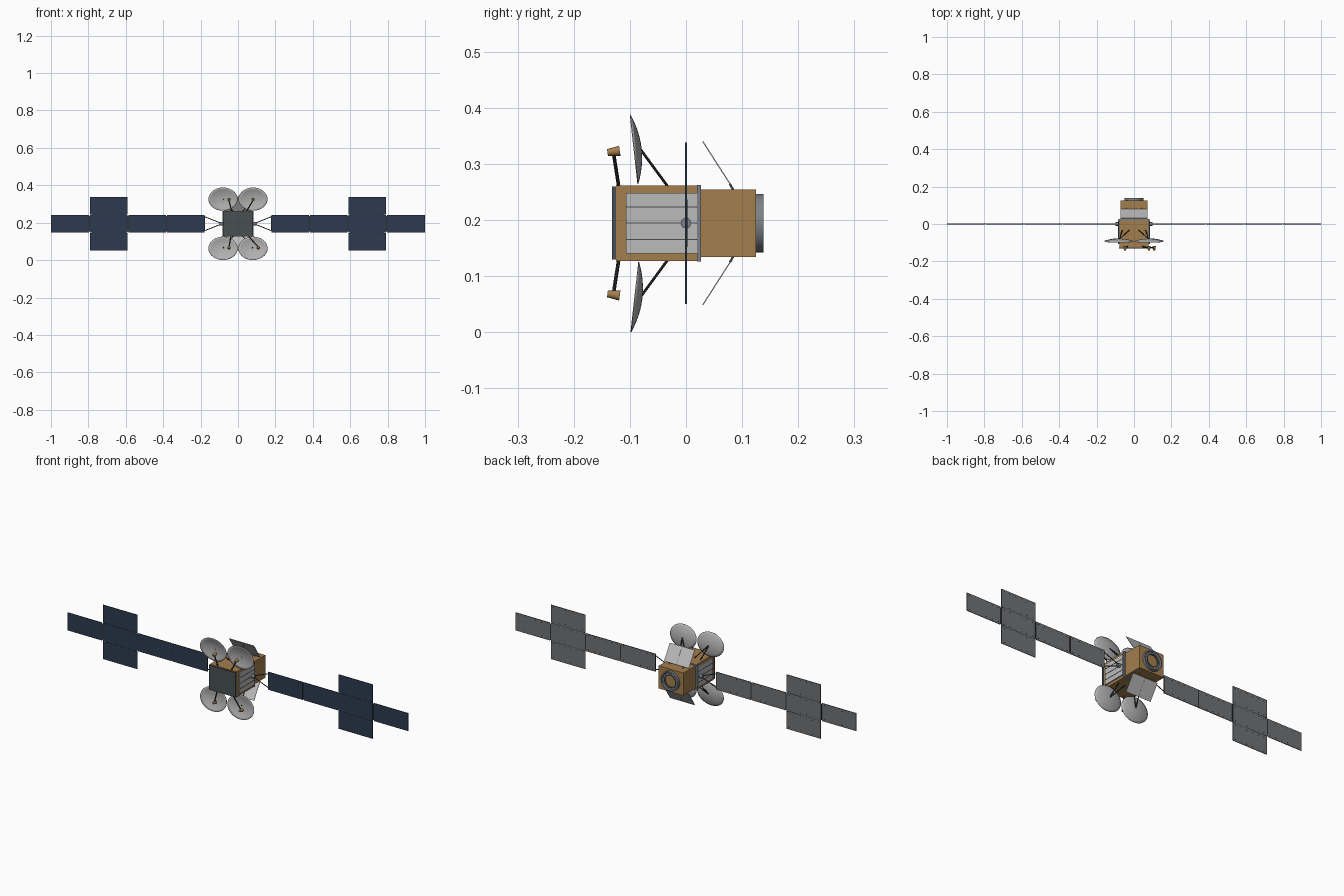
import bpy, bmesh, math
from mathutils import Vector, Matrix

if "Cube" in bpy.data.objects:
    bpy.data.objects.remove(bpy.data.objects["Cube"])

MID = 0.1945  # height of the wing axis; the craft mirrors about it


def material(name, rgb):
    m = bpy.data.materials.new(name)
    m.use_nodes = True
    colour = (*rgb, 1)
    m.diffuse_color = colour
    m.node_tree.nodes["Principled BSDF"].inputs["Base Color"].default_value = colour
    return m


GOLD = material("gold foil", (0.37, 0.21, 0.075))
NAVY = material("solar cell navy", (0.025, 0.044, 0.08))
BACK = material("panel back grey", (0.16, 0.17, 0.18))
SILVER = material("radiator silver", (0.5, 0.5, 0.5))
DISH = material("dish grey", (0.44, 0.44, 0.44))
PLATE = material("front plate slate", (0.065, 0.08, 0.085))
STEEL = material("steel blue grey", (0.2, 0.22, 0.25))
DARK = material("strut charcoal", (0.03, 0.03, 0.033))


def finish(name, bm, *mats, smooth=False):
    bmesh.ops.recalc_face_normals(bm, faces=bm.faces)
    mesh = bpy.data.meshes.new(name)
    bm.to_mesh(mesh)
    bm.free()
    for m in mats:
        mesh.materials.append(m)
    obj = bpy.data.objects.new(name, mesh)
    bpy.context.collection.objects.link(obj)
    if smooth:
        bpy.ops.object.select_all(action="DESELECT")
        obj.select_set(True)
        bpy.context.view_layer.objects.active = obj
        bpy.ops.object.shade_smooth_by_angle(angle=math.radians(35))
    return obj


def add_box(bm, centre, size, rot=Matrix()):
    mat = Matrix.Translation(centre) @ rot @ Matrix.Diagonal((*size, 1))
    bmesh.ops.create_cube(bm, size=1, matrix=mat)


def add_rod(bm, a, b, r, r2=None, sides=8):
    a, b = Vector(a), Vector(b)
    d = b - a
    mat = Matrix.Translation((a + b) / 2) @ d.to_track_quat("Z", "Y").to_matrix().to_4x4()
    bmesh.ops.create_cone(bm, cap_ends=True, segments=sides, radius1=r,
                          radius2=r if r2 is None else r2, depth=d.length, matrix=mat)


def box(name, centre, size, mat):
    bm = bmesh.new()
    add_box(bm, centre, size)
    return finish(name, bm, mat)


def lathe(name, profile, mat, segments=40):
    # profile of (radius, y) points spun round the body axis
    bm = bmesh.new()
    verts = [bm.verts.new((r, y, MID)) for r, y in profile]
    edges = [bm.edges.new((verts[i], verts[i - 1])) for i in range(len(verts))]
    bmesh.ops.spin(bm, geom=verts + edges, cent=(0, 0, MID), axis=(0, 1, 0),
                   angle=math.tau, steps=segments)
    bmesh.ops.remove_doubles(bm, verts=bm.verts, dist=1e-5)
    return finish(name, bm, mat, smooth=True)


# Body
box("main_body", (0, -0.05, MID), (0.156, 0.15, 0.135), GOLD)
box("rear_body", (0, 0.075, MID), (0.145, 0.1, 0.12), GOLD)
box("front_plate", (0, -0.1285, MID), (0.158, 0.007, 0.13), PLATE)

# Frame round the join of the two body boxes
bm = bmesh.new()
for s in (-1, 1):
    add_box(bm, (s * 0.078, 0.0235, MID), (0.008, 0.007, 0.136))
    add_box(bm, (0, 0.0235, MID + s * 0.065), (0.156, 0.007, 0.006))
finish("body_frame", bm, STEEL)

# Rear nozzle ring with a recessed gold core
lathe("rear_ring", [(0.052, 0.123), (0.052, 0.138), (0.046, 0.138), (0.042, 0.133),
                    (0.035, 0.133), (0.035, 0.123)], STEEL)
lathe("rear_inner_ring", [(0.035, 0.123), (0.035, 0.135), (0.031, 0.135), (0.031, 0.123)], PLATE)
bm = bmesh.new()
add_rod(bm, (0, 0.12, MID), (0, 0.128, MID), 0.032, sides=32)
finish("rear_core", bm, GOLD)

# Solar panel layout: (centre x, row)
COLUMNS = (0.2795, 0.4855, 0.6905, 0.8985)
LAYOUT = [(x, 0) for x in COLUMNS] + [(COLUMNS[2], -1), (COLUMNS[2], 1)]
PITCH, PW, PH = 0.0965, 0.202, 0.0945

for side, s in (("left", 1), ("right", -1)):
    # Side radiators with dark seams
    box(side + "_radiator", (s * 0.08, -0.0435, MID), (0.008, 0.127, 0.108), SILVER)
    bm = bmesh.new()
    for k in (-1, 0, 1):
        add_box(bm, (s * 0.0842, -0.0435, MID + k * 0.029), (0.002, 0.127, 0.0018))
    finish(side + "_radiator_seams", bm, PLATE)

    # Solar wing: cells in front, bare backs
    bm = bmesh.new()
    for x, row in LAYOUT:
        add_box(bm, (s * x, 0, MID + row * PITCH), (PW, 0.003, PH))
    wing = finish(side + "_solar_wing", bm, NAVY, BACK)
    for f in wing.data.polygons:
        f.material_index = 1 if f.normal.y > 0.5 else 0

    # Hinges between panels and fastener rows on the backs
    bm = bmesh.new()
    for a, b in zip(COLUMNS, COLUMNS[1:]):
        add_box(bm, (s * (a + b) / 2, 0.001, MID), (0.006, 0.003, PH * 0.9))
    for k in (-0.5, 0.5):
        add_box(bm, (s * COLUMNS[2], 0.0005, MID + k * PITCH), (PW * 0.9, 0.002, 0.004))
    for x, row in LAYOUT:
        for k in (-1, 1):
            for i in range(6):
                add_box(bm, (s * x + (i - 2.5) * 0.034, 0.0016, MID + row * PITCH + k * 0.037),
                        (0.005, 0.0012, 0.0025))
    finish(side + "_wing_hinges", bm, DARK)

    # Yoke and drive hub
    bm = bmesh.new()
    for k in (-1, 1):
        add_rod(bm, (s * 0.095, 0, MID + k * 0.004), (s * 0.18, 0, MID + k * 0.038), 0.0022)
    add_rod(bm, (s * 0.178, 0, MID - 0.04), (s * 0.178, 0, MID + 0.04), 0.0022)
    finish(side + "_wing_yoke", bm, DARK)
    bm = bmesh.new()
    add_rod(bm, (s * 0.078, 0, MID), (s * 0.1, 0, MID), 0.0095, sides=16)
    finish(side + "_drive_hub", bm, STEEL, smooth=True)


def make_dish(name, centre, rx, rz, depth, tilt):
    # Shallow elliptical bowl opening to the front
    bm = bmesh.new()
    rings, segs = 6, 40
    tip = bm.verts.new((0, depth, 0))
    prev = None
    for i in range(1, rings + 1):
        t = i / rings
        ring = [bm.verts.new((rx * t * math.cos(a), depth * (1 - t * t), rz * t * math.sin(a)))
                for a in (math.tau * j / segs for j in range(segs))]
        for j in range(segs):
            k = (j + 1) % segs
            if prev:
                bm.faces.new((prev[j], prev[k], ring[k], ring[j]))
            else:
                bm.faces.new((tip, ring[k], ring[j]))
        prev = ring
    bm.transform(Matrix.Translation(centre) @ Matrix.Rotation(tilt, 4, "X"))
    obj = finish(name, bm, DISH, smooth=True)
    shell = obj.modifiers.new("thickness", "SOLIDIFY")
    shell.thickness = 0.0015


# Dishes, their supports, feeds and rear flaps, above and below
FEED_X = {("upper", "left"): (0.08, 0.045), ("lower", "left"): (0.108, 0.055),
          ("upper", "right"): (-0.048, -0.034), ("lower", "right"): (-0.048, -0.038)}
for level, v in (("upper", 1), ("lower", -1)):
    for side, s in (("left", 1), ("right", -1)):
        name = level + "_" + side
        make_dish(name + "_dish", (s * 0.08, -0.092, MID + v * 0.1315), 0.078, 0.0625, 0.013,
                  v * math.radians(6.3))
        bm = bmesh.new()
        for x in (0.025, 0.062):
            add_rod(bm, (s * 0.078, -0.08, MID + v * 0.13), (s * x, -0.033, MID + v * 0.066), 0.0024)
        finish(name + "_dish_struts", bm, DARK)

        fx, bx = FEED_X[level, side]
        bm = bmesh.new()
        add_rod(bm, (bx, -0.12, MID + v * 0.066), (fx, -0.129, MID + v * 0.124), 0.0032)
        finish(name + "_feed_arm", bm, DARK)
        bm = bmesh.new()
        add_rod(bm, (fx, -0.14, MID + v * 0.126), (fx, -0.118, MID + v * 0.129), 0.006, 0.009, 16)
        finish(name + "_feed_horn", bm, GOLD, smooth=True)

    # Tilted flap in two halves, held by short hinges
    lean = Matrix.Rotation(v * math.atan2(0.05, 0.078), 4, "X")
    bm = bmesh.new()
    for s in (-1, 1):
        add_box(bm, (s * 0.037, 0.055, MID + v * 0.1065), (0.072, 0.002, 0.093), lean)
    finish(level + "_flap", bm, SILVER)
    bm = bmesh.new()
    for s in (-1, 1):
        add_rod(bm, (s * 0.04, 0.085, MID + v * 0.058), (s * 0.04, 0.078, MID + v * 0.07), 0.002)
    add_box(bm, (0, 0.055, MID + v * 0.1065), (0.002, 0.0012, 0.09), lean)
    finish(level + "_flap_hinges", bm, STEEL)
